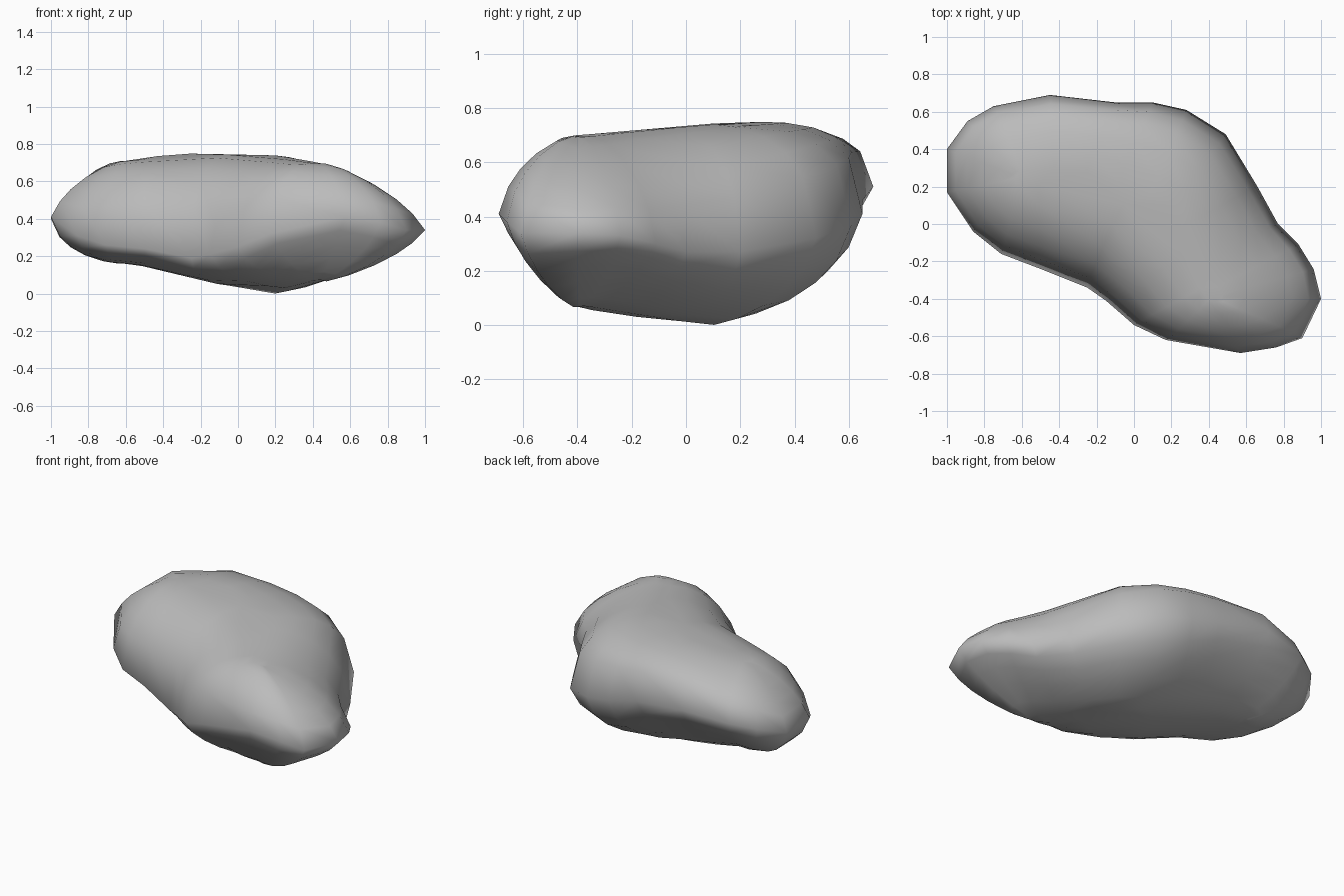
import bpy
import bmesh
from mathutils import Vector
from mathutils.geometry import intersect_point_line

old_cube = bpy.data.objects.get("Cube")
if old_cube:
    bpy.data.objects.remove(old_cube, do_unlink=True)

# Rim of the boulder: x, y, height of widest point,
# fullness of the upper curve, fullness of the lower curve
RIM = [
    (-1, .17, .41, 1.5, 1.9), (-1, .4, .4, 1.5, 1.9), (-.89, .55, .45, 1.9, 1.6),
    (-.75, .63, .48, 2, 1.4), (-.45, .69, .51, 2.6, 1.3), (-.1, .65, .46, 2.8, 1.4),
    (.1, .65, .41, 2.8, 1.7), (.28, .61, .37, 2.7, 1.8), (.49, .48, .32, 2.4, 1.7),
    (.66, .2, .27, 2, 1.6), (.77, 0, .27, 1.8, 1.4), (.88, -.11, .3, 1.6, 1.3),
    (.96, -.24, .33, 1.5, 1.3), (1, -.4, .34, 1.4, 1.4), (.9, -.61, .34, 1.6, 1.5),
    (.76, -.66, .38, 1.7, 1.4), (.57, -.69, .41, 1.7, 1.3), (.17, -.62, .32, 2.3, 1.3),
    (0, -.54, .25, 2.3, 1.6), (-.15, -.41, .21, 2.2, 1.8), (-.25, -.34, .19, 2.2, 1.8),
    (-.5, -.24, .24, 2.2, 1.9), (-.71, -.16, .26, 2.1, 1.9), (-.86, -.04, .31, 1.8, 1.9),
]
# Bent spine running through the body: x, y, crest height, underside height
SPINE = [(-.6, .25, .71, .16), (-.32, .27, .75, .1),
         (.18, .06, .74, -.003), (.42, -.39, .7, .06)]
STEPS = (.1, .25, .45, .7, .9)


def spine_anchor(x, y):
    """Closest place on the spine, with its crest and underside heights."""
    best = None
    for a, b in zip(SPINE, SPINE[1:]):
        start, end = Vector(a), Vector(b)
        t = intersect_point_line(Vector((x, y)), start.xy, end.xy)[1]
        place = start.lerp(end, min(max(t, 0), 1))
        gap = (place.xy - Vector((x, y))).length
        if best is None or gap < best[0]:
            best = (gap, place)
    return best[1]


def ring_point(row, inset, upper):
    """Point on the rounded shell, inset from the rim towards the spine."""
    x, y, rim_z, upper_power, lower_power = row
    anchor = spine_anchor(x, y)
    power = upper_power if upper else lower_power
    rise = (1 - (1 - inset) ** power) ** (1 / power)
    target = anchor.z if upper else anchor.w
    flat = Vector((x, y)).lerp(anchor.xy, inset)
    return flat.x, flat.y, rim_z + (target - rim_z) * rise


# Loft the upper and lower shells from the shared rim, then cap each one
bm = bmesh.new()
rim = [bm.verts.new(row[:3]) for row in RIM]
caps = []
for upper in (True, False):
    previous = rim
    for inset in STEPS:
        ring = [bm.verts.new(ring_point(row, inset, upper)) for row in RIM]
        for i in range(len(RIM)):
            j = (i + 1) % len(RIM)
            bm.faces.new((previous[i], previous[j], ring[j], ring[i]))
        previous = ring
    caps.append(bm.faces.new(previous))
bmesh.ops.triangulate(bm, faces=caps)

# Soften the folds without lowering the crest
bm.verts.ensure_lookup_table()
bmesh.ops.smooth_vert(bm, verts=bm.verts[len(RIM):], factor=.2,
                      use_axis_x=True, use_axis_y=True, use_axis_z=False)
bmesh.ops.recalc_face_normals(bm, faces=bm.faces)
for face in bm.faces:
    face.smooth = True

mesh = bpy.data.meshes.new("boulder")
bm.to_mesh(mesh)
bm.free()
boulder = bpy.data.objects.new("boulder", mesh)
bpy.context.collection.objects.link(boulder)

# Plain stone colour
stone = bpy.data.materials.new("grey_stone")
stone.use_nodes = True
colour = (.5, .5, .5, 1)
stone.diffuse_color = colour
stone.node_tree.nodes["Principled BSDF"].inputs["Base Color"].default_value = colour
mesh.materials.append(stone)
